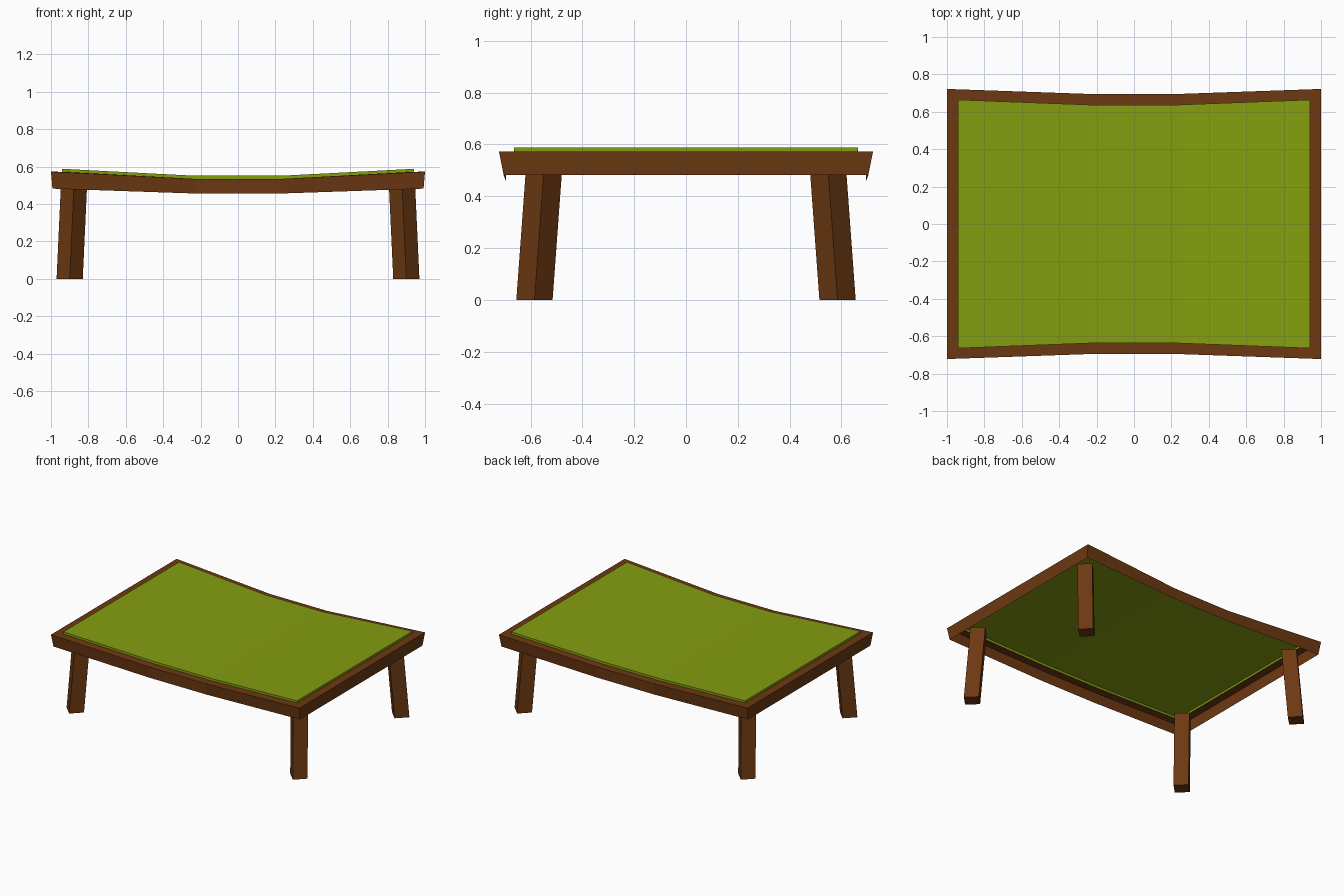
import bpy, bmesh, math
from mathutils import Vector

if "Cube" in bpy.data.objects:
    bpy.data.objects.remove(bpy.data.objects["Cube"])


def material(name, rgb):
    m = bpy.data.materials.new(name)
    m.diffuse_color = (*rgb, 1)
    m.use_nodes = True
    m.node_tree.nodes["Principled BSDF"].inputs["Base Color"].default_value = m.diffuse_color
    return m


wood = material("brown wood", (0.150, 0.040, 0.006))
green = material("green cloth", (0.235, 0.340, 0.005))
KINK = 0.23


def loop(bm, x_end, y_end, y_mid, z_end, z_mid):
    """Eight-point sagging rectangle, counter-clockwise from above."""
    front = [(-x_end, -y_end, z_end), (-KINK, -y_mid, z_mid),
             (KINK, -y_mid, z_mid), (x_end, -y_end, z_end)]
    back = [(-x, -y, z) for x, y, z in front]
    return [bm.verts.new(p) for p in front + back]


def bridge(bm, a, b):
    n = len(a)
    for i in range(n):
        j = (i + 1) % n
        bm.faces.new((a[i], a[j], b[j], b[i]))


def finish(bm, name, mat):
    me = bpy.data.meshes.new(name)
    bm.to_mesh(me)
    bm.free()
    me.materials.append(mat)
    ob = bpy.data.objects.new(name, me)
    bpy.context.collection.objects.link(ob)
    return ob


# Frame: thin outer wall and a flat top rim, open underneath
bm = bmesh.new()
low = loop(bm, 0.992, 0.704, 0.694, 0.482, 0.456)
top = loop(bm, 1.0, 0.722, 0.695, 0.573, 0.534)
rim = loop(bm, 0.94, 0.664, 0.637, 0.572, 0.534)
bridge(bm, low, top)
bridge(bm, top, rim)
finish(bm, "frame", wood)

# Cloth panel: raised lip and sagging top, open underneath
bm = bmesh.new()
base = loop(bm, 0.94, 0.664, 0.637, 0.572, 0.534)
t = loop(bm, 0.94, 0.664, 0.637, 0.588, 0.551)
bridge(bm, base, t)
for i in range(3):
    bm.faces.new((t[i], t[i + 1], t[6 - i], t[7 - i]))
finish(bm, "cloth_panel", green)

# Legs: square posts turned 45 degrees, splayed outwards
for sx, xn in ((-1, "left"), (1, "right")):
    for sy, yn in ((-1, "front"), (1, "back")):
        bm = bmesh.new()
        rings = []
        for cx, cy, z in ((0.90, 0.585, 0.0), (0.876, 0.547, 0.52)):
            rings.append([bm.verts.new((sx * cx + 0.07 * math.cos(k * math.pi / 2),
                                        sy * cy + 0.07 * math.sin(k * math.pi / 2), z))
                          for k in range(4)])
        bridge(bm, *rings)
        bm.faces.new(rings[0][::-1])
        bm.faces.new(rings[1])
        finish(bm, f"{yn}_{xn}_leg", wood)
